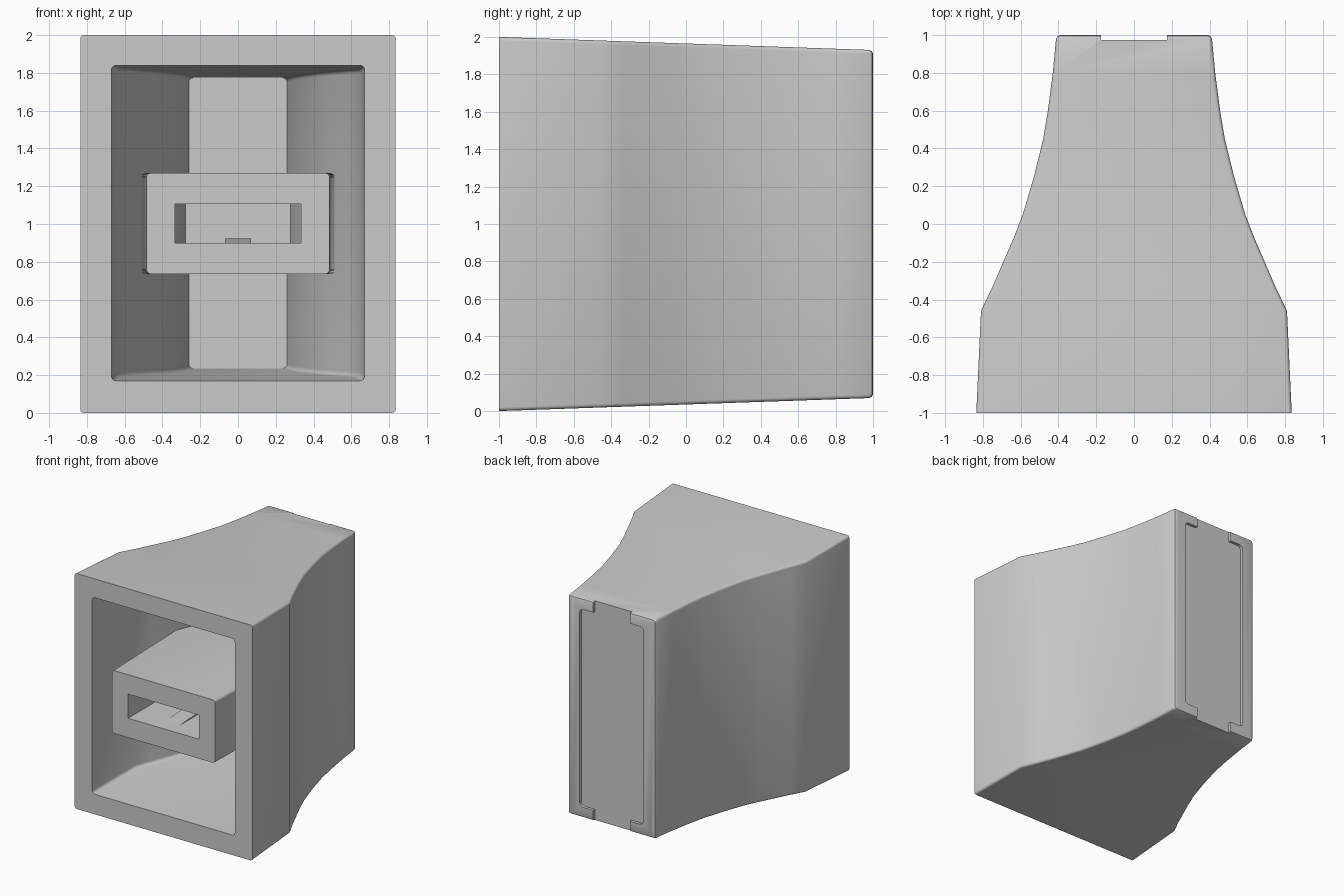
import bpy
import bmesh
import math

cube = bpy.data.objects.get("Cube")
if cube:
    bpy.data.objects.remove(cube, do_unlink=True)

GREY = (0.6, 0.6, 0.6, 1.0)
plastic = bpy.data.materials.new("grey plastic")
plastic.use_nodes = True
plastic.diffuse_color = GREY
plastic.node_tree.nodes["Principled BSDF"].inputs["Base Color"].default_value = GREY


def section(half, low, high, radius, steps=4):
    """Rounded rectangle outline in x and z."""
    if radius == 0:
        return [(half, high), (-half, high), (-half, low), (half, low)]
    points = []
    corners = [(1, high - radius), (-1, high - radius), (-1, low + radius), (1, low + radius)]
    for quarter, (side, cz) in enumerate(corners):
        cx = side * (half - radius)
        for i in range(steps + 1):
            a = math.pi / 2 * (quarter + i / steps)
            points.append((cx + radius * math.cos(a), cz + radius * math.sin(a)))
    return points


def loft(name, stations, radius=0.0):
    """Skin sections along y; each station is (y, half width, low z, high z)."""
    bm = bmesh.new()
    rings = [[bm.verts.new((x, y, z)) for x, z in section(half, low, high, radius)]
             for y, half, low, high in stations]
    n = len(rings[0])
    for a, b in zip(rings, rings[1:]):
        for i in range(n):
            j = (i + 1) % n
            bm.faces.new((a[i], a[j], b[j], b[i]))
    bm.faces.new(rings[0])
    bm.faces.new(rings[-1])
    bmesh.ops.recalc_face_normals(bm, faces=bm.faces)
    mesh = bpy.data.meshes.new(name)
    bm.to_mesh(mesh)
    bm.free()
    mesh.materials.append(plastic)
    obj = bpy.data.objects.new(name, mesh)
    bpy.context.collection.objects.link(obj)
    return obj


def activate(obj):
    bpy.ops.object.select_all(action='DESELECT')
    obj.select_set(True)
    bpy.context.view_layer.objects.active = obj


def cut(target, cutter):
    activate(target)
    mod = target.modifiers.new("cut", 'BOOLEAN')
    mod.operation = 'DIFFERENCE'
    mod.solver = 'EXACT'
    mod.object = cutter
    cutter.hide_render = True
    bpy.ops.object.modifier_apply(modifier=mod.name)
    bpy.data.objects.remove(cutter, do_unlink=True)


def drop(y):
    """Taper of the top and bottom towards the back."""
    return 0.035 * (y + 1)


# Housing: flared plan outline with a slightly rounded back rim
outline = [(-1, .835), (-.46, .81), (-.33, .748), (-.2, .692), (-.08, .64), (.05, .589),
           (.25, .53), (.45, .481), (.6, .456), (.8, .43), (.98, .413)]
shell = [(y, w, drop(y), 2 - drop(y)) for y, w in outline]
for y, inset in ((.994, .006), (1, .02)):
    shell.append((y, .412 - inset, .07 + inset, 1.93 - inset))
housing = loft("housing", shell, .02)

# Front cavity follows the outline at a constant wall thickness
WALL = .165
inner = [(-1.1, .84)] + outline[:-2] + [(.857, .425)]
cut(housing, loft("cavity_cutter",
                  [(y, w - WALL, .17 + drop(y), 1.84 - drop(y)) for y, w in inner], .025))

# Back recess between two hooked rails
cut(housing, loft("panel_cutter", [(.975, .3, .16, 1.84), (1.1, .3, .16, 1.84)], .035))
cut(housing, loft("slot_cutter", [(.975, .175, -.1, 2.1), (1.1, .175, -.1, 2.1)]))

# Central plug, its tail buried in the housing walls
plug = loft("plug", [(y, w, .735, 1.27) for y, w in
                     ((-1, .485), (-.1, .512), (.2, .46), (.5, .385), (.88, .33))], .025)
cut(plug, loft("socket_cutter", [(y, w, .9, 1.105) for y, w in
                                 ((-1.1, .333), (.42, .333), (.55, .305), (.7, .28))]))

# Ramp on the socket floor
ramp = loft("socket_ramp", [(y, .068, .89, top) for y, top in
                            ((-.9, .9), (-.5, .923), (.71, .923))])

for part in (housing, plug, ramp):
    activate(part)
    bpy.ops.object.shade_smooth_by_angle(angle=math.radians(24 if part is housing else 20))
